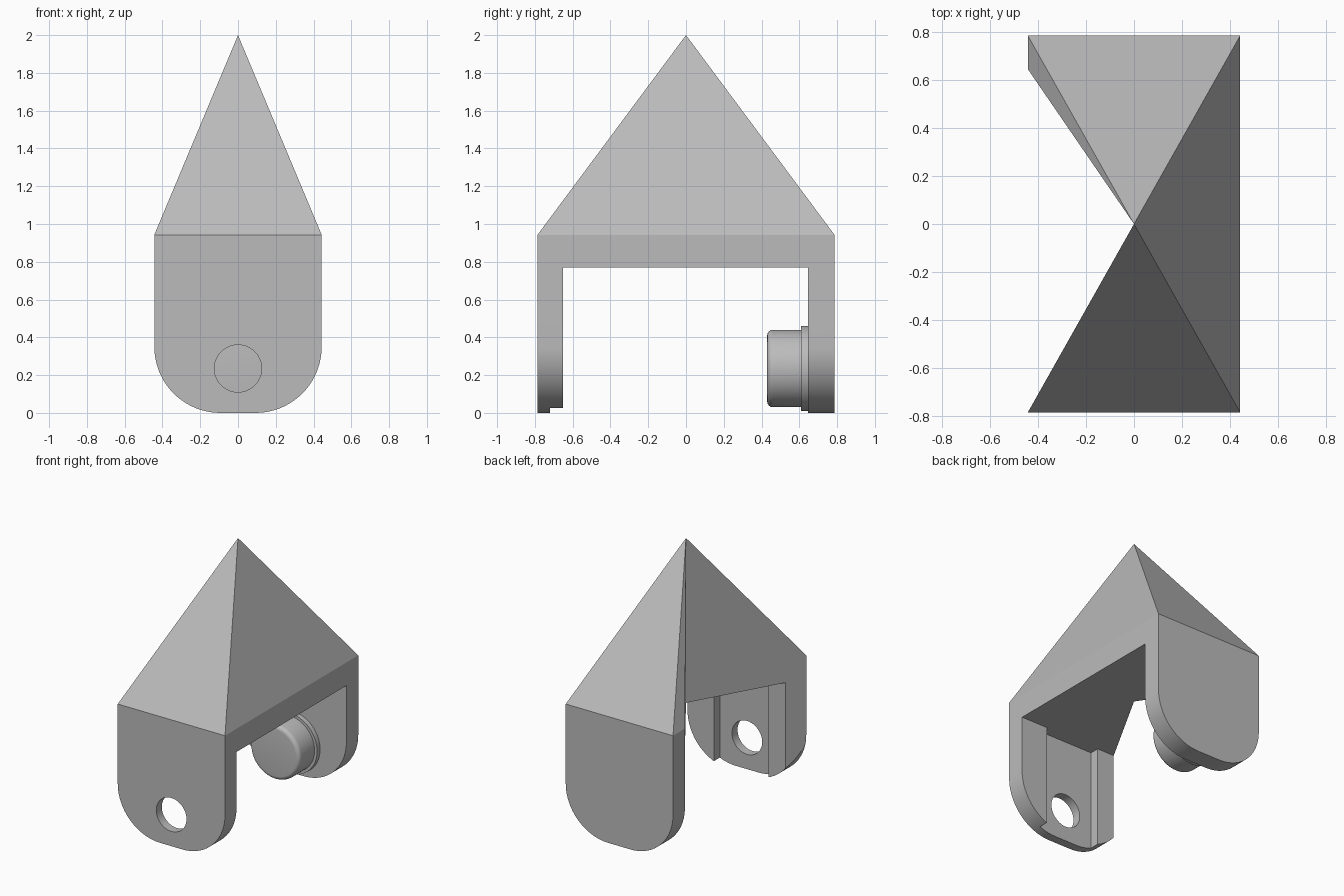
import bpy, bmesh, math
from mathutils import Matrix, Vector

cube = bpy.data.objects.get("Cube")
if cube:
    bpy.data.objects.remove(cube, do_unlink=True)

W, D, EAVE, DECK, R = 0.443, 0.786, 0.943, 0.77, 0.35
PIN_Z = 0.235

grey = bpy.data.materials.new("plain grey")
grey.use_nodes = True
colour = (0.5, 0.5, 0.5, 1)
grey.diffuse_color = colour
grey.node_tree.nodes["Principled BSDF"].inputs["Base Color"].default_value = colour


def make(name, bm):
    bmesh.ops.recalc_face_normals(bm, faces=bm.faces)
    mesh = bpy.data.meshes.new(name)
    bm.to_mesh(mesh)
    bm.free()
    mesh.materials.append(grey)
    ob = bpy.data.objects.new(name, mesh)
    bpy.context.collection.objects.link(ob)
    return ob


def prism(points, direction):
    """Extrude a closed outline; return the bmesh."""
    bm = bmesh.new()
    face = bm.faces.new([bm.verts.new(p) for p in points])
    new = bmesh.ops.extrude_face_region(bm, geom=[face])["geom"]
    bmesh.ops.translate(bm, vec=direction,
                        verts=[v for v in new if isinstance(v, bmesh.types.BMVert)])
    return bm


def box(x0, x1, y0, y1, z0, z1):
    return prism([(x0, y0, z0), (x1, y0, z0), (x1, y1, z0), (x0, y1, z0)], (0, 0, z1 - z0))


def cut(target, name, bm):
    cutter = make(name, bm)
    cutter.hide_render = True
    mod = target.modifiers.new(name, "BOOLEAN")
    mod.operation, mod.solver, mod.object = "DIFFERENCE", "EXACT", cutter
    bpy.context.view_layer.objects.active = target
    bpy.ops.object.modifier_apply(modifier=name)
    bpy.data.objects.remove(cutter, do_unlink=True)


def smooth(ob, degrees):
    bpy.ops.object.select_all(action="DESELECT")
    ob.select_set(True)
    bpy.context.view_layer.objects.active = ob
    bpy.ops.object.shade_smooth_by_angle(angle=math.radians(degrees))


# Bracket: round-cornered block with its top face drawn up to a point
right = [(W - R + R * math.sin(a), R - R * math.cos(a))
         for a in (math.pi / 2 * i / 20 for i in range(21))] + [(W, EAVE)]
outline = right + [(-x, z) for x, z in reversed(right)]
bm = prism([(x, -D, z) for x, z in outline], (0, 2 * D, 0))
bmesh.ops.recalc_face_normals(bm, faces=bm.faces)
top = max(bm.faces, key=lambda f: f.calc_center_median().z)
apex = bmesh.ops.poke(bm, faces=[top])["verts"][0]
apex.co = Vector((0, 0, 2))
bracket = make("pointed_bracket", bm)

# Opening between the legs, groove and hole in the front leg
cut(bracket, "leg_gap", box(-1, 1, -0.65, 0.646, -1, DECK))
cut(bracket, "front_groove", box(-0.225, 0.225, -0.72, -0.5, -1, DECK))
bm = bmesh.new()
bmesh.ops.create_cone(bm, cap_ends=True, segments=48, radius1=0.125, radius2=0.125, depth=0.5,
                      matrix=Matrix.Translation((0, -D, PIN_Z)) @ Matrix.Rotation(math.pi / 2, 4, "X"))
cut(bracket, "pin_hole", bm)

# Vertical wedge removed from one side, meeting at the central axis
k = 1.4
cut(bracket, "side_wedge", prism([(0, 0, -1), (-W * k, 0.646 * k, -1), (-W * k, -D * k, -1)],
                                 (0, 0, 4)))
smooth(bracket, 20)

# Pin with collar on the back leg, turned around the y axis
profile = [(0, 0.43)]
profile += [(0.175 + 0.03 * math.sin(a), 0.46 - 0.03 * math.cos(a))
            for a in (math.pi / 2 * i / 6 for i in range(7))]
profile += [(0.205, 0.61), (0.226, 0.61), (0.226, 0.65), (0, 0.65)]
bm = bmesh.new()
verts = [bm.verts.new((r, y, PIN_Z)) for r, y in profile]
edges = [bm.edges.new(pair) for pair in zip(verts, verts[1:])]
bmesh.ops.spin(bm, geom=verts + edges, cent=(0, 0, PIN_Z), axis=(0, 1, 0),
               angle=2 * math.pi, steps=64)
bmesh.ops.remove_doubles(bm, verts=bm.verts, dist=0.0005)
pin = make("pivot_pin", bm)
smooth(pin, 30)
